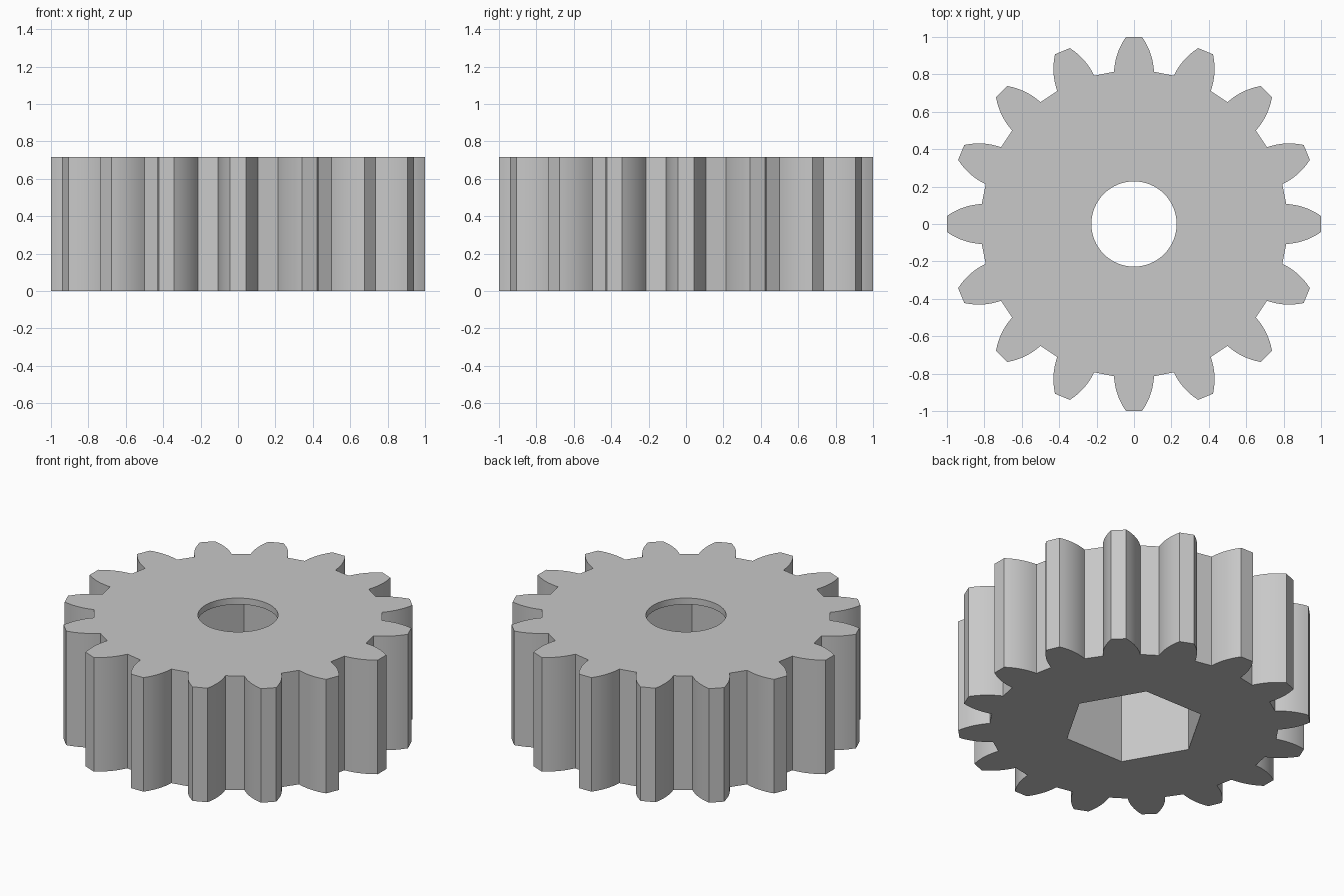
import bpy
import bmesh
from math import pi, sin, cos, hypot, radians
from mathutils import Matrix, Vector

HEIGHT = 0.716
TEETH = 16
LIP = 0.04            # thickness of the plate above the hex pocket
BORE_RADIUS = 0.228
HEX_RADIUS = 0.405
TIP = Vector((1.0, 0.043))
ROOT = Vector((0.814, 0.107))
BULGE = 0.014
STEPS = 8

if "Cube" in bpy.data.objects:
    bpy.data.objects.remove(bpy.data.objects["Cube"], do_unlink=True)

grey = bpy.data.materials.new("plain grey")
grey.use_nodes = True
colour = (0.58, 0.58, 0.58, 1)
grey.diffuse_color = colour
grey.node_tree.nodes["Principled BSDF"].inputs["Base Color"].default_value = colour


def prism(name, outline, z0, z1):
    """Extrude a closed outline from z0 to z1."""
    bm = bmesh.new()
    base = bm.faces.new([bm.verts.new((p[0], p[1], z0)) for p in outline])
    new = bmesh.ops.extrude_face_region(bm, geom=[base], use_keep_orig=True)["geom"]
    moved = [v for v in new if isinstance(v, bmesh.types.BMVert)]
    bmesh.ops.translate(bm, verts=moved, vec=(0, 0, z1 - z0))
    bmesh.ops.recalc_face_normals(bm, faces=bm.faces)
    mesh = bpy.data.meshes.new(name)
    bm.to_mesh(mesh)
    bm.free()
    mesh.materials.append(grey)
    obj = bpy.data.objects.new(name, mesh)
    bpy.context.collection.objects.link(obj)
    return obj


def polygon(radius, sides):
    return [(radius * cos(2 * pi * i / sides), radius * sin(2 * pi * i / sides))
            for i in range(sides)]


# One tooth: a bulging flank from root to flat tip, mirrored
chord = TIP - ROOT
outward = Vector((-chord.y, chord.x)).normalized()
flank = []
for i in range(STEPS + 1):
    t = i / STEPS
    flank.append(ROOT + chord * t + outward * (4 * BULGE * t * (1 - t)))
tooth = [Vector((p.x, -p.y)) for p in flank] + flank[::-1]

# Repeat the tooth around the rim; straight root lands join neighbours
outline = []
for k in range(TEETH):
    turn = Matrix.Rotation(2 * pi * k / TEETH, 2)
    outline += [turn @ p for p in tooth]
gear = prism("gear", outline, 0, HEIGHT)

# Round bore through the top and hex pocket from below
cutters = [
    prism("hex_pocket_cutter", polygon(HEX_RADIUS, 6), -0.1, HEIGHT - LIP),
    prism("bore_cutter", polygon(BORE_RADIUS, 64), HEIGHT / 2, HEIGHT + 0.1),
]
bpy.ops.object.select_all(action="DESELECT")
gear.select_set(True)
bpy.context.view_layer.objects.active = gear
for cutter in cutters:
    cutter.hide_render = True
    cut = gear.modifiers.new(cutter.name, "BOOLEAN")
    cut.operation = "DIFFERENCE"
    cut.solver = "EXACT"
    cut.object = cutter
    bpy.ops.object.modifier_apply(modifier=cut.name)
for cutter in cutters:
    bpy.data.objects.remove(cutter, do_unlink=True)

# Smooth flanks and bore, crisp edges elsewhere
bpy.ops.object.shade_smooth_by_angle(angle=radians(20))
